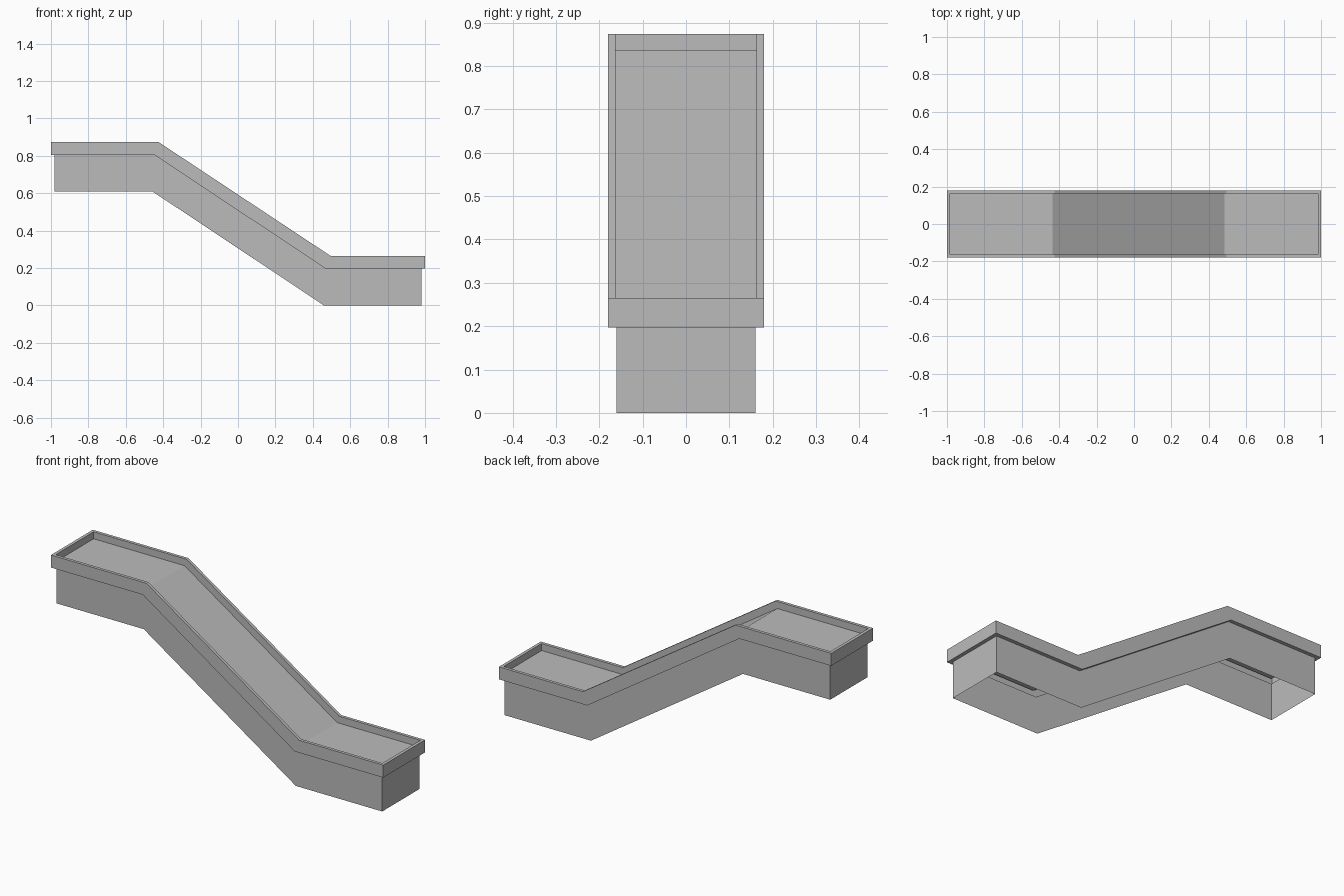
import bpy
import bmesh

cube = bpy.data.objects.get("Cube")
if cube:
    bpy.data.objects.remove(cube, do_unlink=True)

grey = bpy.data.materials.new("plain grey")
grey.use_nodes = True
grey.diffuse_color = (0.5, 0.5, 0.5, 1)
grey.node_tree.nodes["Principled BSDF"].inputs["Base Color"].default_value = (0.5, 0.5, 0.5, 1)

DROP = 0.608  # height between the upper and the lower landing


def outline(half_width, half_length, low_z, bend_a, bend_b):
    """Closed loop round the ramp: along the front, then back along the rear."""
    path = [(-half_length, low_z + DROP), (bend_a, low_z + DROP),
            (bend_b, low_z), (half_length, low_z)]
    front = [(x, -half_width, z) for x, z in path]
    rear = [(x, half_width, z) for x, z in reversed(path)]
    return front + rear


def build(name, loops, floor=False):
    """Skin a stack of loops, or fill a single loop as a floor."""
    bm = bmesh.new()
    rings = [[bm.verts.new(p) for p in loop] for loop in loops]
    for a, b in zip(rings, rings[1:]):
        for i in range(len(a)):
            j = (i + 1) % len(a)
            bm.faces.new((a[i], a[j], b[j], b[i]))
    if floor:
        r = rings[-1]
        for i in range(3):
            bm.faces.new((r[i], r[i + 1], r[6 - i], r[7 - i]))
    mesh = bpy.data.meshes.new(name)
    bm.to_mesh(mesh)
    bm.free()
    mesh.materials.append(grey)
    obj = bpy.data.objects.new(name, mesh)
    bpy.context.collection.objects.link(obj)
    return obj


foot = outline(0.16, 0.98, 0.0, -0.455, 0.46)
wall_top = outline(0.16, 0.98, 0.197, -0.447, 0.468)
rim_low = outline(0.18, 1.0, 0.197, -0.447, 0.468)
rim_high = outline(0.18, 1.0, 0.265, -0.424, 0.495)
rim_inner = outline(0.163, 0.983, 0.265, -0.424, 0.495)
deck_edge = outline(0.163, 0.983, 0.227, -0.436, 0.483)

# Side and end walls, open underneath
build("base_walls", [foot, wall_top])
# Hollow overhanging rim
build("raised_rim", [wall_top, rim_low, rim_high, rim_inner, deck_edge])
# Sunken walking surface
build("ramp_deck", [deck_edge], floor=True)
